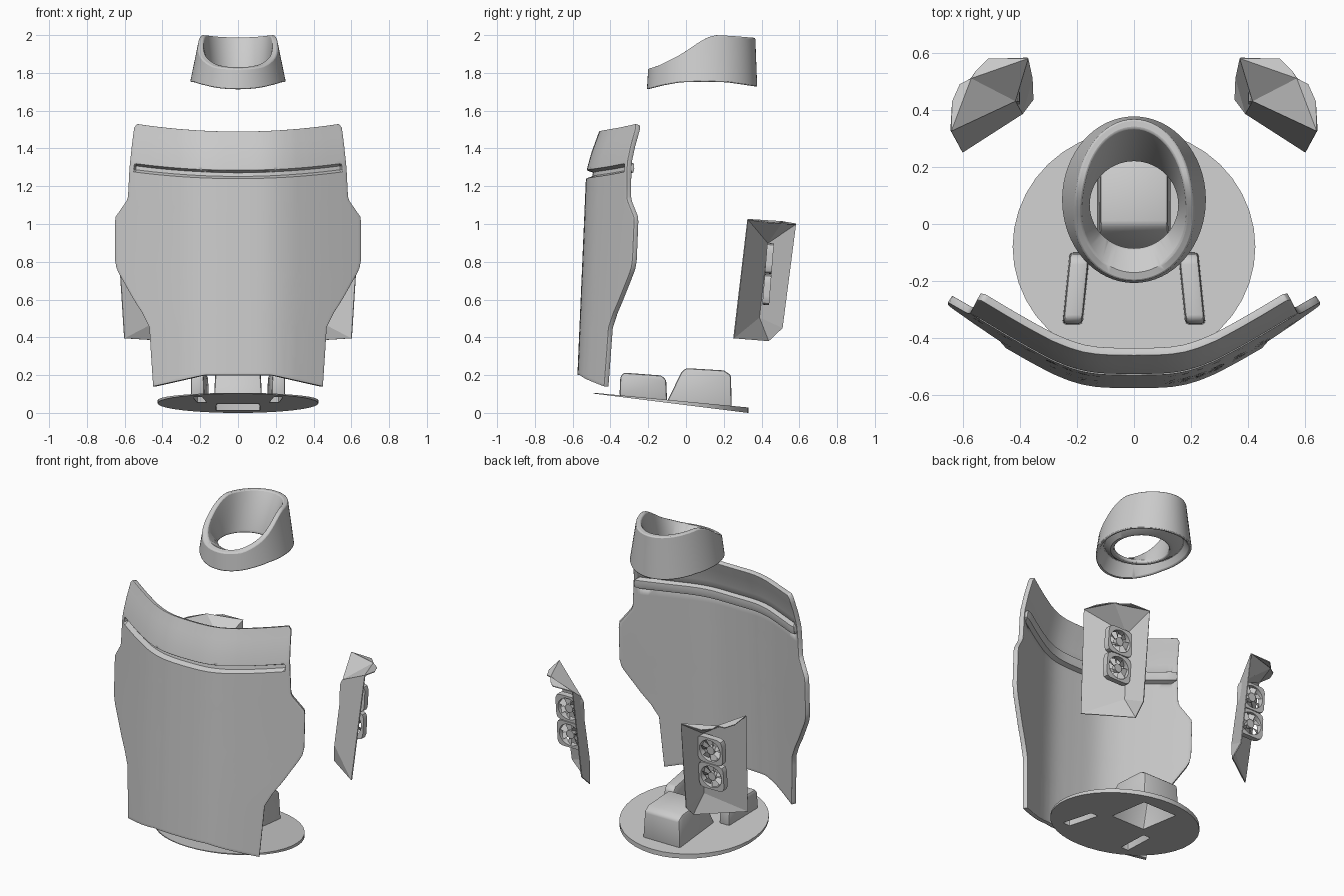
import bpy, bmesh, math
from mathutils import Vector, Matrix

if "Cube" in bpy.data.objects:
    bpy.data.objects.remove(bpy.data.objects["Cube"])


def lerp(table, t):
    """Piecewise linear lookup in a list of (key, value)."""
    if t <= table[0][0]:
        return table[0][1]
    for (a, va), (b, vb) in zip(table, table[1:]):
        if t <= b:
            return va + (vb - va) * (t - a) / (b - a)
    return table[-1][1]


def make(name, verts, faces, recalc=True):
    me = bpy.data.meshes.new(name)
    me.from_pydata([tuple(v) for v in verts], [], faces)
    if recalc:
        bm = bmesh.new()
        bm.from_mesh(me)
        bmesh.ops.recalc_face_normals(bm, faces=bm.faces[:])
        bm.to_mesh(me)
        bm.free()
    ob = bpy.data.objects.new(name, me)
    bpy.context.collection.objects.link(ob)
    return ob


def activate(ob):
    bpy.ops.object.select_all(action='DESELECT')
    ob.select_set(True)
    bpy.context.view_layer.objects.active = ob


def smooth(ob, deg=35):
    activate(ob)
    bpy.ops.object.shade_smooth_by_angle(angle=math.radians(deg))


def bevel(ob, width, deg=40, segs=2):
    m = ob.modifiers.new("bevel", 'BEVEL')
    m.width, m.segments, m.limit_method = width, segs, 'ANGLE'
    m.angle_limit = math.radians(deg)


def solidify(ob, t):
    m = ob.modifiers.new("thickness", 'SOLIDIFY')
    m.thickness, m.offset = t, -1


def ring_faces(n, k, start=0):
    """Faces joining k rings of n points into a closed torus-like band."""
    return [(start + a * n + i, start + a * n + (i + 1) % n,
             start + ((a + 1) % k) * n + (i + 1) % n, start + ((a + 1) % k) * n + i)
            for a in range(k) for i in range(n)]


# Collar: sloped oval ring, funnel inside, hollow below
top = [(-.21, 1.82), (-.15, 1.835), (-.1, 1.86), (-.05, 1.885), (0, 1.915), (.05, 1.95),
       (.09, 1.975), (.12, 1.99), (.16, 2.0), (.25, 1.995), (.37, 1.985)]
bot = [(-.205, 1.712), (-.12, 1.734), (-.03, 1.75), (.1, 1.753), (.22, 1.75), (.375, 1.727)]
# (half width, front y, rear y, z rule)
sections = [(.253, -.207, .377, bot), (.25, -.2, .367, top), (.218, -.17, .335, top),
            (.155, -.085, .22, 1.785), (.155, -.085, .22, 1.765),
            (.175, -.11, .25, 1.765), (.215, -.15, .32, 1.795), (.237, -.193, .362, bot)]
N, verts = 64, []
for k, (rx, y0, y1, rule) in enumerate(sections):
    for i in range(N):
        a = 2 * math.pi * i / N
        y = (y0 + y1) / 2 + (y1 - y0) / 2 * math.sin(a)
        z = lerp(rule, y) if isinstance(rule, list) else rule
        f = 1 - .19 * (z - 1.75) / .25 if rule is top else 1
        verts.append((rx * f * math.cos(a), y, z))
collar = make("collar", verts, ring_faces(N, len(sections)))
bevel(collar, .006, 50)
smooth(collar)

# Front plate: bent sheet with a pressed channel near the top
half_w = [(.2, .45), (.35, .462), (.46, .47), (.53, .508), (.6, .553), (.74, .632), (.77, .645), (.81, .652),
          (1.0, .652), (1.025, .648), (1.1, .59), (1.12, .583), (1.26, .575), (1.4, .56), (1.47, .55), (1.49, .535)]
centre = [(.2, -.575), (1.24, -.53), (1.29, -.525), (1.38, -.50), (1.49, -.46)]
bend = [(0, 0), (.08, .001), (.13, .004), (.18, .012), (.23, .027), (.29, .052), (.37, .095),
        (.45, .141), (.55, .201), (.66, .27)]
channel = [(1.24, 0), (1.252, .032), (1.272, .034), (1.284, 0)]
rows = [.2, .215, .27, .35, .41, .46, .53, .6, .67, .74, .77, .81, .87, .93, 1.0, 1.025, 1.06, 1.1, 1.12, 1.19,
        1.225, 1.24, 1.252, 1.262, 1.272, 1.284, 1.3, 1.34, 1.38, 1.43, 1.47, 1.485, 1.49]
us = sorted([i / 24 for i in range(-24, 25)] + [-.94, -.975, .94, .975])
verts = []
for z0 in rows:
    for u in us:
        x, au = u * lerp(half_w, z0), abs(u)
        z = z0 + .04 * u * u * lerp([(.9, 0), (1.25, 1)], z0)
        z -= .06 * lerp([(.4, 0), (1, 1)], au) * lerp([(.2, 1), (.5, 0)], z0)
        y = lerp(centre, z0) + lerp(bend, abs(x))
        y += lerp(channel, z0) * lerp([(.941, 1), (.957, 0)], au)
        verts.append((x, y, z))
n = len(us)
faces = [(j * n + i, j * n + i + 1, (j + 1) * n + i + 1, (j + 1) * n + i)
         for j in range(len(rows) - 1) for i in range(n - 1)]
plate = make("front_plate", verts, faces, recalc=False)
solidify(plate, .028)
bevel(plate, .007, 80)
smooth(plate, 40)

# Base: thin tilted wedge disc
N, verts = 40, []
for k in (.041, .06):
    for i in range(N):
        a = 2 * math.pi * i / N
        y = -.08 + .41 * math.sin(a)
        verts.append((.425 * math.cos(a), y, k - y * (.125 if k < .05 else .095)))
faces = [tuple(range(N)), tuple(range(N, 2 * N))]
faces += [(i, (i + 1) % N, N + (i + 1) % N, N + i) for i in range(N)]
base = make("base", verts, faces)


def prism(name, prof, hw, cx, shear, cutter=False):
    """Side profile (y, z) widened in x; the cutter version is smaller and runs below the base."""
    cy = sum(p[0] for p in prof) / len(prof)
    pts = [(cy + (y - cy) * .9, z - .014 if z > .12 else -.05) for y, z in prof] if cutter else prof
    w = hw - .01 if cutter else hw
    vs = [(cx + shear * (y + .1) + s * w * (.93 if z > .12 else 1), y, z) for s in (-1, 1) for y, z in pts]
    k = len(pts)
    fs = [tuple(range(k)), tuple(range(k, 2 * k))]
    fs += [(i, (i + 1) % k, k + (i + 1) % k, k + i) for i in range(k)]
    ob = make(name, vs, fs)
    ob.hide_render = True
    bevel(ob, .008 if cutter else .012, 30)
    return ob


# Hollow blocks rising from the base
box = [(-.1, .06), (-.025, .215), (0, .237), (.2, .225), (.238, .2), (.242, .027)]
pod = [(-.352, .088), (-.348, .19), (-.33, .213), (-.13, .198), (-.105, .175), (-.1, .062)]
specs = [(box, .128, 0, 0), (pod, .036, .19, -.1), (pod, .036, -.19, .1)]
for cut, op in ((False, 'UNION'), (True, 'DIFFERENCE')):
    for spec in specs:
        tool = prism("block_helper", *spec, cutter=cut)
        m = base.modifiers.new("join", 'BOOLEAN')
        m.operation, m.object, m.solver = op, tool, 'EXACT'
        activate(base)
        bpy.ops.object.modifier_apply(modifier=m.name)
        bpy.data.objects.remove(tool)
smooth(base, 30)


def mirror(ob):
    ob.modifiers.new("mirror", 'MIRROR')


# Folded side panels behind the plate
A, E, F = (.37, .58, 1.003), (.64, .325, 1.027), (.57, .51, 1.015)
G, C = (.415, .43, .9), (.39, .385, .505)
B, D, H = (.352, .435, .38), (.6, .25, .395), (.355, .51, .45)
L1, L2, M1, M2 = (.51, .58, 1.0), (.555, .535, 1.0), (.637, .43, 1.01), (.61, .49, 1.005)
verts = [A, B, C, D, E, F, G, H, L1, L2, M1, M2]
faces = [(6, 4, 3, 2), (6, 2, 7, 0), (2, 1, 7), (2, 3, 1), (6, 0, 5), (6, 5, 4),
         (0, 8, 9, 5), (4, 5, 11, 10)]
panel = make("side_panel", verts, faces)
solidify(panel, .006)
mirror(panel)

# Twin fans standing out from each panel, facing the rear
up = Vector((0, .08, 1)).normalized()
side = Vector((1, 0, 0))
rot = Matrix((side, up, side.cross(up))).transposed()
for name, off in (("upper_fan", .083), ("lower_fan", -.083)):
    verts, N = [], 32
    for z, inner in ((-.018, 0), (.018, 0), (.018, 1), (-.018, 1)):
        for i in range(N):
            c, s = math.cos(2 * math.pi * i / N), math.sin(2 * math.pi * i / N)
            if inner:
                verts.append((.071 * c, .067 * s, z))
            else:
                p = (c ** 6 + s ** 6) ** (-1 / 6)
                verts.append((.085 * c * p, .081 * s * p, z))
    faces = ring_faces(N, 4)
    # Hub
    h = len(verts)
    for r, z in ((.026, -.012), (.026, .012)):
        verts += [(r * math.cos(i * math.pi / 8), r * math.sin(i * math.pi / 8), z) for i in range(16)]
    faces += [tuple(range(h, h + 16)), tuple(range(h + 16, h + 32))]
    faces += [(h + i, h + (i + 1) % 16, h + 16 + (i + 1) % 16, h + 16 + i) for i in range(16)]
    # Blades
    for b in range(7):
        a, s = b * 2 * math.pi / 7, len(verts)
        for r, da, z in ((.024, 0, -.009), (.07, .2, -.01), (.07, .75, .009), (.024, .6, .009)):
            verts.append((r * math.cos(a + da), r * math.sin(a + da), z))
        faces.append((s, s + 1, s + 2, s + 3))
    pos = Vector((.485, .435, .735)) + up * off
    fan = make(name, [pos + rot @ Vector(v) for v in verts], faces)
    smooth(fan)
    mirror(fan)
